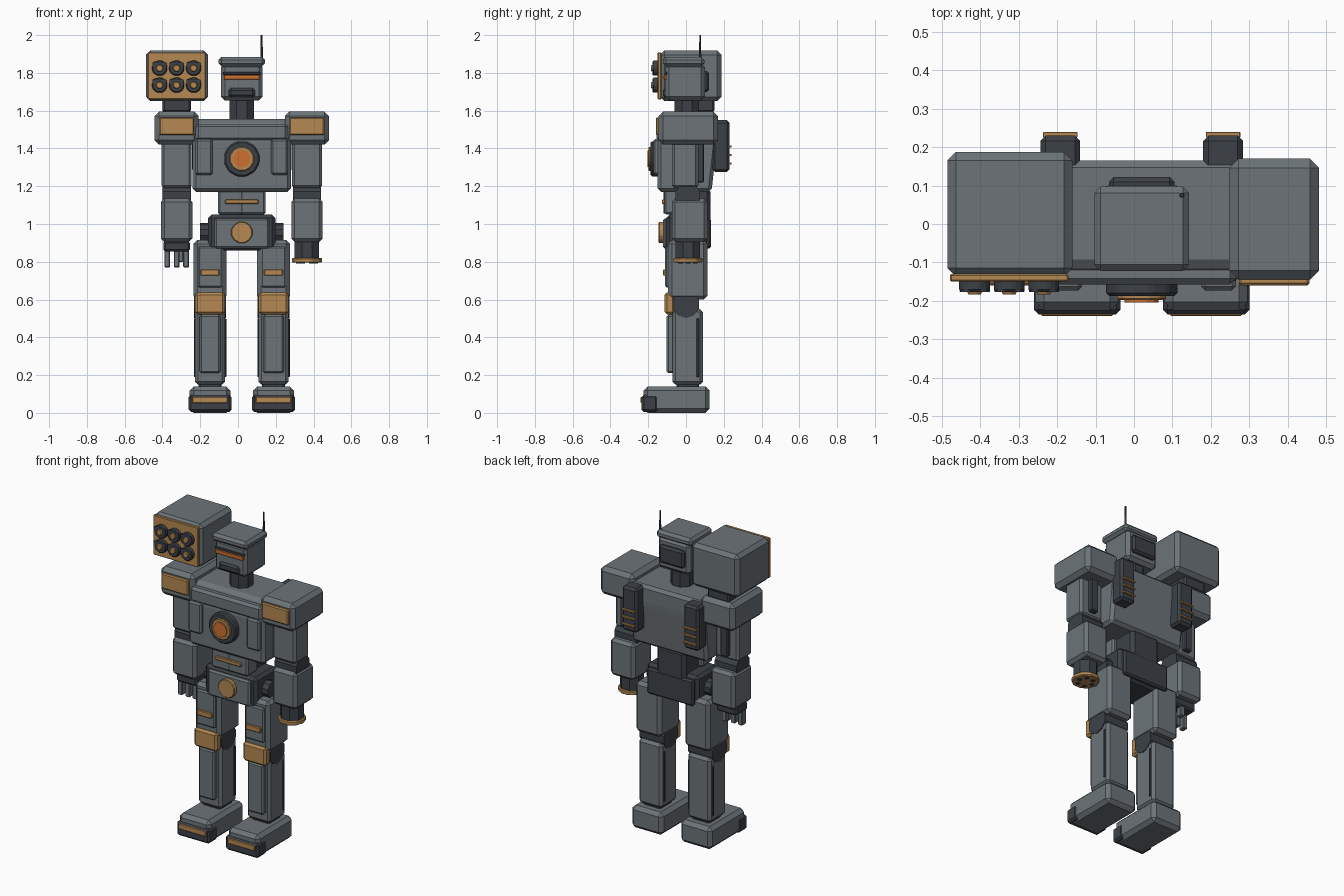
import bpy, bmesh, math
from mathutils import Matrix, Vector

if "Cube" in bpy.data.objects:
    bpy.data.objects.remove(bpy.data.objects["Cube"])

CX = 0.02  # body centre line


def mat(name, rgb):
    m = bpy.data.materials.new(name)
    m.diffuse_color = (*rgb, 1)
    m.use_nodes = True
    m.node_tree.nodes["Principled BSDF"].inputs["Base Color"].default_value = m.diffuse_color
    return m


GREY = mat("armour grey", (0.15, 0.175, 0.19))
DARK = mat("joint dark", (0.045, 0.053, 0.062))
TAN = mat("trim tan", (0.46, 0.25, 0.085))
ORANGE = mat("glow orange", (0.62, 0.16, 0.03))


def finish(name, bm, material):
    bmesh.ops.recalc_face_normals(bm, faces=bm.faces)
    me = bpy.data.meshes.new(name)
    bm.to_mesh(me)
    bm.free()
    me.materials.append(material)
    ob = bpy.data.objects.new(name, me)
    bpy.context.collection.objects.link(ob)
    return ob


def chamfer(bm, amount):
    if amount:
        bmesh.ops.bevel(bm, geom=bm.edges[:], offset=amount, segments=1, affect='EDGES', profile=0.5)


def box(name, x, y, z, material, bevel=0.01):
    """Chamfered box from (min, max) ranges."""
    bm = bmesh.new()
    bmesh.ops.create_cube(bm, size=1)
    for v in bm.verts:
        v.co = Vector([(a + b) / 2 + c * (b - a) for c, (a, b) in zip(v.co, (x, y, z))])
    chamfer(bm, bevel)
    return finish(name, bm, material)


def cyl(name, centre, r, depth, axis, material, sides=12, bevel=0.0, r2=None):
    bm = bmesh.new()
    bmesh.ops.create_cone(bm, cap_ends=True, segments=sides, radius1=r,
                          radius2=r if r2 is None else r2, depth=depth)
    turn = Matrix.Rotation(math.pi / sides, 4, 'Z')
    tilt = {'Z': Matrix(), 'X': Matrix.Rotation(math.pi / 2, 4, 'Y'),
            'Y': Matrix.Rotation(math.pi / 2, 4, 'X')}[axis]
    bm.transform(Matrix.Translation(centre) @ tilt @ turn)
    chamfer(bm, bevel)
    return finish(name, bm, material)


def prism(name, x, profile, material, bevel=0.0):
    """Side profile of (y, z) points extruded along x."""
    bm = bmesh.new()
    face = bm.faces.new([bm.verts.new((x[0], y, z)) for y, z in profile])
    out = bmesh.ops.extrude_face_region(bm, geom=[face])
    for v in out["geom"]:
        if isinstance(v, bmesh.types.BMVert):
            v.co.x = x[1]
    bmesh.ops.recalc_face_normals(bm, faces=bm.faces)
    chamfer(bm, bevel)
    return finish(name, bm, material)


def span(c, half):
    return (c - half, c + half)


# Torso
prism("chest", span(CX, 0.26), [(-0.15, 1.17), (0.135, 1.17), (0.165, 1.44), (0.165, 1.555),
                                (-0.11, 1.555), (-0.15, 1.45)], GREY, 0.018)
box("collar", span(CX, 0.245), (-0.157, -0.10), (1.44, 1.53), GREY, 0.015)
cyl("reactor_ring", (CX, -0.165, 1.345), 0.096, 0.045, 'Y', DARK, 12, 0.008)
cyl("reactor_trim", (CX, -0.185, 1.345), 0.066, 0.026, 'Y', TAN, 12, 0.004)
cyl("reactor_core", (CX, -0.197, 1.345), 0.046, 0.016, 'Y', ORANGE, 12)

# Waist and pelvis
box("waist_core", span(CX, 0.10), (-0.07, 0.13), (1.0, 1.19), DARK, 0.02)
box("belly_plate", span(CX, 0.125), (-0.115, -0.01), (1.05, 1.18), GREY)
box("belly_seam", span(CX, 0.003), (-0.118, -0.11), (1.055, 1.17), DARK, 0)
box("belly_strip", span(CX, 0.088), (-0.128, -0.11), (1.106, 1.13), TAN, 0.004)
box("pelvis", span(CX, 0.178), (-0.105, 0.11), (0.86, 1.05), DARK, 0.018)
box("pelvis_front", span(CX, 0.145), (-0.122, -0.09), (0.87, 1.03), GREY)
box("pelvis_back", span(CX, 0.16), (0.10, 0.132), (0.87, 1.03), DARK)
cyl("buckle", (CX, -0.13, 0.955), 0.058, 0.03, 'Y', TAN, 12, 0.004)
cyl("hip_axle", (CX, 0.0, 0.955), 0.05, 0.44, 'X', DARK, 10)

# Head
cyl("neck", (CX, 0.005, 1.62), 0.07, 0.13, 'Z', DARK, 8)
box("head", span(CX, 0.11), (-0.11, 0.10), (1.655, 1.85), GREY, 0.02)
box("head_cap", span(CX, 0.123), (-0.122, 0.097), (1.835, 1.885), GREY, 0.016)
box("visor", span(CX, 0.095), (-0.118, -0.10), (1.765, 1.79), ORANGE, 0.003)
box("visor_rim", span(CX, 0.10), (-0.114, -0.10), (1.79, 1.806), DARK, 0.003)
box("mouth_guard", span(CX, 0.07), (-0.122, -0.09), (1.67, 1.72), DARK, 0.012)
box("head_back_vent", span(CX, 0.085), (0.08, 0.122), (1.70, 1.81), DARK, 0.012)
cyl("antenna", (0.125, 0.075, 1.94), 0.007, 0.12, 'Z', DARK, 6, r2=0.005)

# Missile pod with two rows of tubes
box("pod_mount", span(-0.325, 0.075), (-0.03, 0.15), (1.59, 1.67), DARK)
box("pod", span(-0.323, 0.163), (-0.137, 0.187), (1.65, 1.918), GREY, 0.022)
box("pod_face", span(-0.325, 0.154), (-0.15, -0.13), (1.66, 1.908), TAN, 0.004)
for x in (-0.415, -0.325, -0.235):
    for z in (1.735, 1.825):
        cyl("pod_tube", (x, -0.16, z), 0.042, 0.034, 'Y', DARK, 10, 0.006)
        cyl("missile_tip", (x, -0.179, z), 0.021, 0.01, 'Y', TAN, 10, r2=0.016)

for s in (-1, 1):
    # Chest side panels and back boosters
    box("chest_panel", span(CX + s * 0.20, 0.045), (-0.173, -0.13), (1.26, 1.45), GREY)
    bx = CX + s * 0.212
    box("booster", span(bx, 0.052), (0.14, 0.23), (1.275, 1.55), DARK, 0.014)
    for z in (1.32, 1.365, 1.41):
        box("booster_vent", span(bx, 0.045), (0.225, 0.24), (z - 0.006, z + 0.006), TAN, 0.002)

    # Arm
    ax = CX + s * 0.345
    box("shoulder", span(ax, 0.117), (-0.145, 0.17), (1.42, 1.595), GREY, 0.024)
    box("shoulder_plate", span(ax, 0.092), (-0.16, -0.13), (1.47, 1.565), TAN, 0.006)
    box("upper_arm", span(ax, 0.08), (-0.075, 0.065), (1.19, 1.44), GREY, 0.014)
    box("arm_piston", span(ax, 0.025), (0.05, 0.095), (1.22, 1.43), DARK, 0.006)
    cyl("elbow", (ax, 0.01, 1.15), 0.068, 0.15, 'X', DARK, 10)
    box("forearm", span(ax, 0.083), (-0.075, 0.113), (0.905, 1.135), GREY, 0.018)

    # Leg
    lx = CX + s * 0.168
    box("thigh", span(lx, 0.087), (-0.095, 0.113), (0.60, 0.915), GREY, 0.02)
    box("thigh_plate", span(lx, 0.065), (-0.11, -0.08), (0.665, 0.88), GREY, 0.008)
    box("thigh_strip", span(lx, 0.05), (-0.122, -0.10), (0.727, 0.76), TAN, 0.004)
    cyl("knee_joint", (lx, 0.0, 0.575), 0.073, 0.168, 'X', DARK, 10)
    box("knee_plate", span(lx, 0.079), (-0.113, -0.06), (0.522, 0.637), TAN, 0.012)
    box("shin", span(lx, 0.08), (-0.072, 0.09), (0.15, 0.55), GREY, 0.016)
    box("shin_plate", span(lx, 0.055), (-0.102, -0.06), (0.21, 0.52), GREY, 0.01)
    box("calf_plate", span(lx, 0.086), (0.055, 0.07), (0.19, 0.50), DARK, 0.003)
    box("ankle", span(lx, 0.06), (-0.05, 0.07), (0.11, 0.17), DARK)

    # Foot with toe cap
    fx = CX + s * 0.168
    box("foot", span(fx, 0.108), (-0.225, 0.125), (0.0, 0.14), GREY, 0.022)
    box("toe_cap", span(fx, 0.113), (-0.235, -0.15), (0.005, 0.095), DARK, 0.012)
    box("toe_strip", span(fx, 0.093), (-0.24, -0.225), (0.052, 0.084), TAN, 0.003)

# Hand with three fingers and a thumb
hx = CX - 0.345
box("palm", span(hx, 0.07), (-0.045, 0.07), (0.855, 0.91), DARK)
for i in (-1, 0, 1):
    box("finger", span(hx + i * 0.05, 0.015), (-0.035, 0.005), (0.77, 0.88), GREY, 0.004)
box("thumb", span(hx + 0.02, 0.016), (0.03, 0.065), (0.80, 0.87), GREY, 0.004)

# Arm cannon with muzzle holes
gx = CX + 0.345
cyl("cannon_barrel", (gx, 0.01, 0.865), 0.07, 0.10, 'Z', DARK, 8)
cyl("muzzle_ring", (gx, 0.01, 0.808), 0.08, 0.026, 'Z', TAN, 10, 0.005)
for i in range(6):
    a = i * math.pi / 3
    cyl("muzzle_hole", (gx + 0.045 * math.cos(a), 0.01 + 0.045 * math.sin(a), 0.795), 0.014, 0.006, 'Z', DARK, 8)
